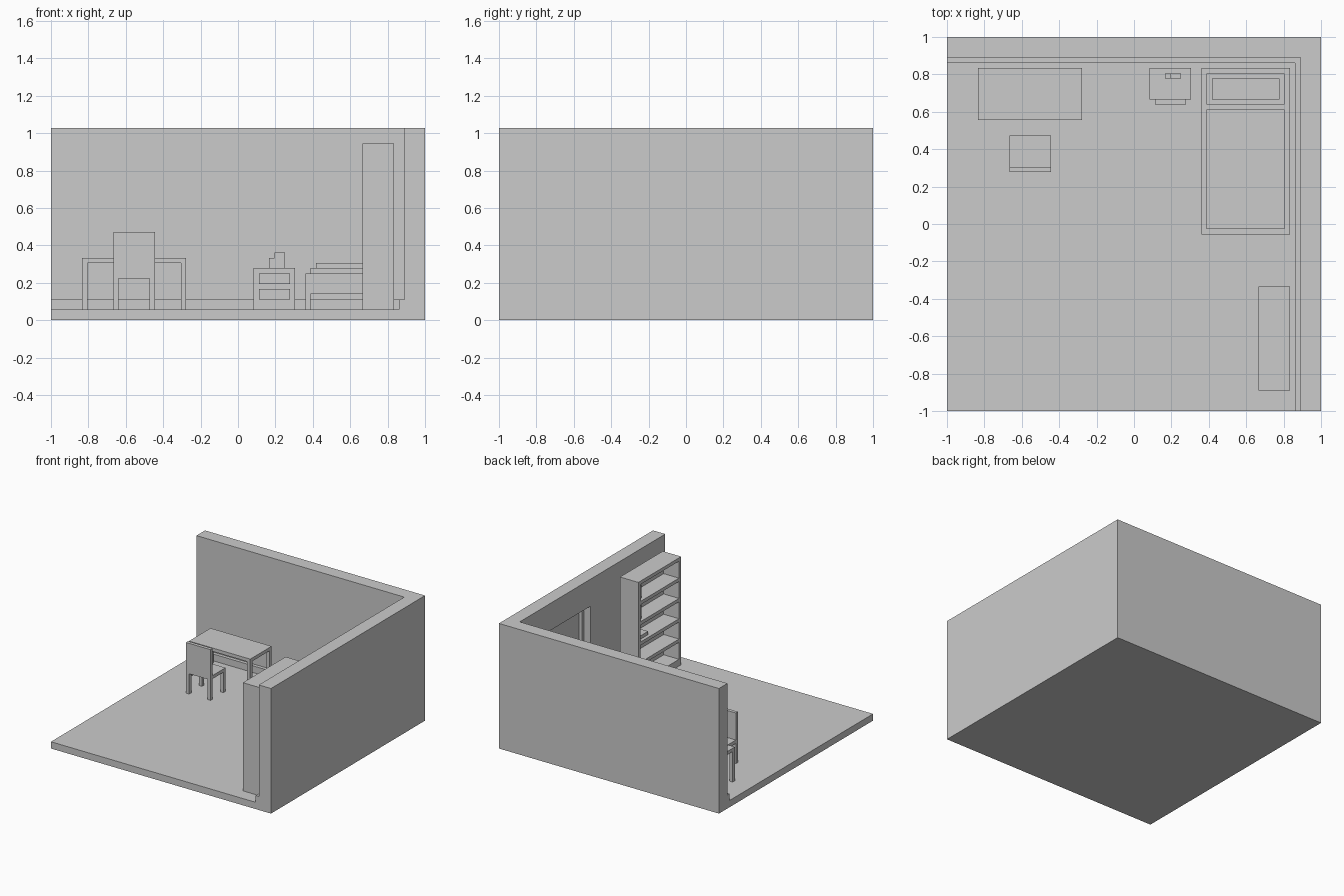
import bpy

if "Cube" in bpy.data.objects:
    bpy.data.objects.remove(bpy.data.objects["Cube"])

U = 1 / 36  # everything sits on a grid of 1/36 units


def box(name, x, y, z):
    """Box from (min, max) pairs in grid steps."""
    v = [(a * U, b * U, c * U) for c in z for b in y for a in x]
    f = [(0, 2, 3, 1), (4, 5, 7, 6), (0, 1, 5, 4),
         (2, 6, 7, 3), (0, 4, 6, 2), (1, 3, 7, 5)]
    me = bpy.data.meshes.new(name)
    me.from_pydata(v, [], f)
    ob = bpy.data.objects.new(name, me)
    bpy.context.collection.objects.link(ob)
    return ob


def legs(name, x, y, z):
    """Four one-step square legs in the corners of a footprint."""
    for a in (x[0], x[1] - 1):
        for b in (y[0], y[1] - 1):
            box(name, (a, a + 1), (b, b + 1), z)


def cut(target, x, y, z):
    cutter = box("cutter", x, y, z)
    cutter.hide_render = True
    m = target.modifiers.new("cut", 'BOOLEAN')
    m.operation = 'DIFFERENCE'
    m.solver = 'EXACT'
    m.object = cutter
    bpy.context.view_layer.objects.active = target
    bpy.ops.object.modifier_apply(modifier=m.name)
    bpy.data.objects.remove(cutter)


# room shell: floor, back wall, right wall with stepped window recess
room = box("room_shell", (-36, 36), (-36, 36), (0, 37))
cut(room, (-40, 32), (-40, 32), (2, 40))
cut(room, (30, 34), (-1, 23), (14, 29))
cut(room, (30, 35), (0, 22), (15, 28))

# baseboards
box("back_baseboard", (-36, 32), (31, 32), (2, 4))
box("right_baseboard", (31, 32), (-36, 31), (2, 4))

# desk
box("desk_top", (-30, -10), (20, 30), (11, 12))
legs("desk_leg", (-30, -10), (20, 30), (2, 11))

# chair
box("chair_seat", (-24, -16), (10, 17), (8, 9))
box("chair_back", (-24, -16), (10, 11), (9, 17))
legs("chair_leg", (-24, -16), (10, 17), (2, 8))

# nightstand with two drawers and small books on top
box("nightstand", (3, 11), (24, 30), (2, 10))
for z in (4, 7):
    box("drawer_front", (4, 10), (23, 24), (z, z + 2))
box("small_ornament", (6, 7), (28, 29), (10, 12))
box("tall_ornament", (7, 9), (28, 29), (10, 13))

# bed
legs("bed_leg", (13, 30), (-2, 30), (2, 5))
box("bed_frame", (13, 30), (-2, 30), (5, 9))
box("blanket", (14, 29), (-1, 22), (9, 10))
box("pillow_base", (14, 29), (23, 29), (9, 10))
box("pillow_top", (15, 28), (24, 28), (10, 11))

# bookshelf opening to the left
for y in (-32, -13):
    box("bookshelf_side", (24, 30), (y, y + 1), (2, 34))
box("bookshelf_back", (29, 30), (-31, -13), (2, 34))
box("bookshelf_top", (24, 29), (-31, -13), (33, 34))
box("bookshelf_base", (24, 29), (-31, -13), (2, 4))
for z in (9, 15, 21, 27):
    box("shelf", (24, 29), (-31, -13), (z, z + 1))

# books at the back end of the shelves
for z in (22, 28):
    box("upright_books", (25, 29), (-15, -13), (z, z + 4))
box("flat_book", (25, 29), (-18, -13), (16, 17))
